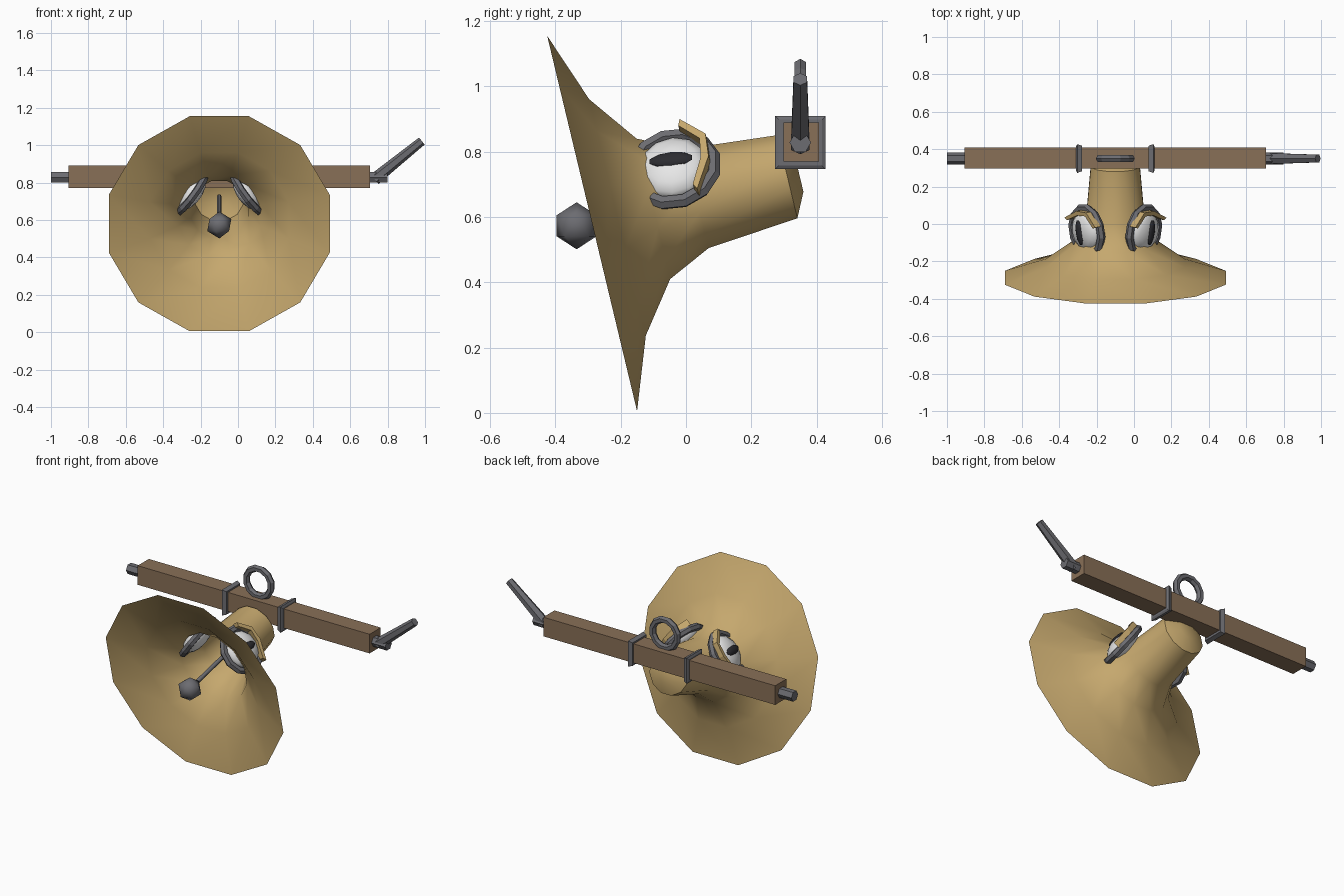
import bpy, bmesh, math
from mathutils import Vector, Matrix

if "Cube" in bpy.data.objects:
    bpy.data.objects.remove(bpy.data.objects["Cube"])

CX = -0.1  # symmetry plane of the bell; all parts are built relative to it


def mat(name, col):
    m = bpy.data.materials.new(name)
    m.diffuse_color = (*col, 1)
    m.use_nodes = True
    m.node_tree.nodes["Principled BSDF"].inputs["Base Color"].default_value = m.diffuse_color
    return m


BRASS = mat("brass", (0.56, 0.39, 0.155))
WOOD = mat("wood", (0.25, 0.16, 0.095))
IRON = mat("iron", (0.15, 0.15, 0.165))
WHITE = mat("eye_white", (0.85, 0.85, 0.85))
BLACK = mat("pupil_black", (0.025, 0.025, 0.03))


def add(name, bm, material, smooth=None, mirror=False):
    bmesh.ops.recalc_face_normals(bm, faces=bm.faces)
    me = bpy.data.meshes.new(name)
    bm.to_mesh(me)
    bm.free()
    ob = bpy.data.objects.new(name, me)
    bpy.context.collection.objects.link(ob)
    ob.location.x = CX
    me.materials.append(material)
    if mirror:
        md = ob.modifiers.new("mirror", 'MIRROR')
        md.use_mirror_merge = False
    if smooth:
        bpy.ops.object.select_all(action='DESELECT')
        bpy.context.view_layer.objects.active = ob
        ob.select_set(True)
        bpy.ops.object.shade_smooth_by_angle(angle=math.radians(smooth))
    return ob


def loft(sections, sides, u, v, phase=0.0, caps=(True, True), closed=False):
    """Skin rings of given (centre, radius_u, radius_v) along a path."""
    bm = bmesh.new()
    rings = []
    for c, ru, rv in sections:
        ring = []
        for i in range(sides):
            a = phase + math.tau * i / sides
            ring.append(bm.verts.new(Vector(c) + u * ru * math.cos(a) + v * rv * math.sin(a)))
        rings.append(ring)
    for r0, r1 in zip(rings, rings[1:]):
        for i in range(sides):
            j = (i + 1) % sides
            bm.faces.new((r0[i], r0[j], r1[j], r1[i]))
    if caps[0]:
        bm.faces.new(rings[0])
    if caps[1]:
        bm.faces.new(rings[-1])
    return bm


def torus(center, a, b, n, R, r, major, minor, phase=0.0):
    bm = bmesh.new()
    g = []
    for i in range(major):
        t = phase + math.tau * i / major
        d = a * math.cos(t) + b * math.sin(t)
        g.append([bm.verts.new(center + d * (R + r * math.cos(math.tau * k / minor))
                               + n * r * math.sin(math.tau * k / minor)) for k in range(minor)])
    for i in range(major):
        p, q = g[i], g[(i + 1) % major]
        for k in range(minor):
            l = (k + 1) % minor
            bm.faces.new((p[k], q[k], q[l], p[l]))
    return bm


X, Y, Z = Vector((1, 0, 0)), Vector((0, 1, 0)), Vector((0, 0, 1))

# bell: twelve-sided flared horn along a tilted axis
axis = Vector((0, 0.973, 0.233)).normalized()
bup = X.cross(axis).normalized()
mouth = Vector((0, -0.2875, 0.58))
profile = [(0, 0.591), (0.08, 0.372), (0.193, 0.221), (0.33, 0.156), (0.615, 0.131), (0.652, 0.056)]
k = 1 / math.cos(math.pi / 12)
add("bell", loft([(mouth + axis * t, r * k, r * k) for t, r in profile], 12, X, bup,
                 math.pi / 12, (False, True)), BRASS, 42)

# clapper ball and rod
bm = bmesh.new()
bmesh.ops.create_icosphere(bm, subdivisions=1, radius=0.072,
                           matrix=Matrix.Translation((0, -0.335, 0.573)))
add("clapper_ball", bm, IRON, 60)
add("clapper_rod", loft([((0, -0.33, 0.575), 0.013, 0.013), ((0, 0.32, 0.725), 0.013, 0.013)],
                        6, X, bup), IRON, 62)

# wooden beam and its axle
s = math.sqrt(2)
add("beam", loft([((x, 0.353, 0.83), 0.055 * s, 0.06 * s) for x in (-0.805, 0.805)],
                 4, Y, Z, math.pi / 4), WOOD)
add("axle", loft([((x, 0.35, 0.828), 0.033, 0.033) for x in (-0.9, 0.9)], 6, Y, Z), IRON)

# two iron bands round the beam
add("beam_band", loft([((x, 0.35, 0.828), r * s, (r + 0.004) * s)
                       for x, r in ((0.178, 0.068), (0.203, 0.077), (0.209, 0.066))],
                      4, Y, Z, math.pi / 4), IRON, mirror=True)

# hanging ring on top
add("hanging_ring", torus(Vector((0, 0.35, 0.98)), X, Z, Y, 0.087, 0.021, 12, 6, math.pi / 12), IRON)

# crank handle on the right end
p0, p1 = Vector((0.83, 0.35, 0.818)), Vector((1.083, 0.35, 1.022))
d = (p1 - p0).normalized()
add("crank_handle", loft([(p0, 0.033, 0.033), (p1, 0.024, 0.024)], 6, d.cross(Y), Y), IRON)

# eyes: local frame with n outward, e rearward, w upward
n = Vector((0.8, -0.17, 0.58)).normalized()
e = (Y - n * n.y).normalized()
w = n.cross(e)
if w.z < 0:
    w = -w
eye = Vector((0.152, -0.038, 0.747))
frame = Matrix((e, w, n)).transposed().to_4x4()


def ellipsoid(center, size, seg, rings):
    bm = bmesh.new()
    bmesh.ops.create_uvsphere(bm, u_segments=seg, v_segments=rings, radius=1,
                              matrix=Matrix.Translation(center) @ frame @ Matrix.Diagonal((*size, 1)))
    return bm


add("eyeball", ellipsoid(eye, (0.112, 0.112, 0.056), 12, 8), WHITE, 60, True)
add("pupil", ellipsoid(eye + n * 0.05, (0.07, 0.027, 0.013), 10, 6), BLACK, 60, True)
add("eye_socket_ring", torus(eye, e, w, n, 0.128, 0.022, 12, 6, math.pi / 12), IRON, mirror=True)

# eyelid: bent strip over the rear of the eye
bm = bmesh.new()
rows = []
for a, b in ((0.025, 0.138), (0.098, 0.078), (0.105, 0.0), (0.075, -0.11)):
    rad = Vector((a, b)).normalized()
    rows.append([bm.verts.new(eye + e * (a + rad.x * q) + w * (b + rad.y * q) + n * c)
                 for q, c in ((-0.012, 0.012), (0.012, 0.012), (0.012, 0.05), (-0.012, 0.05))])
for r0, r1 in zip(rows, rows[1:]):
    for i in range(4):
        j = (i + 1) % 4
        bm.faces.new((r0[i], r0[j], r1[j], r1[i]))
bm.faces.new(rows[0])
bm.faces.new(rows[-1])
add("eyelid", bm, BRASS, mirror=True)
